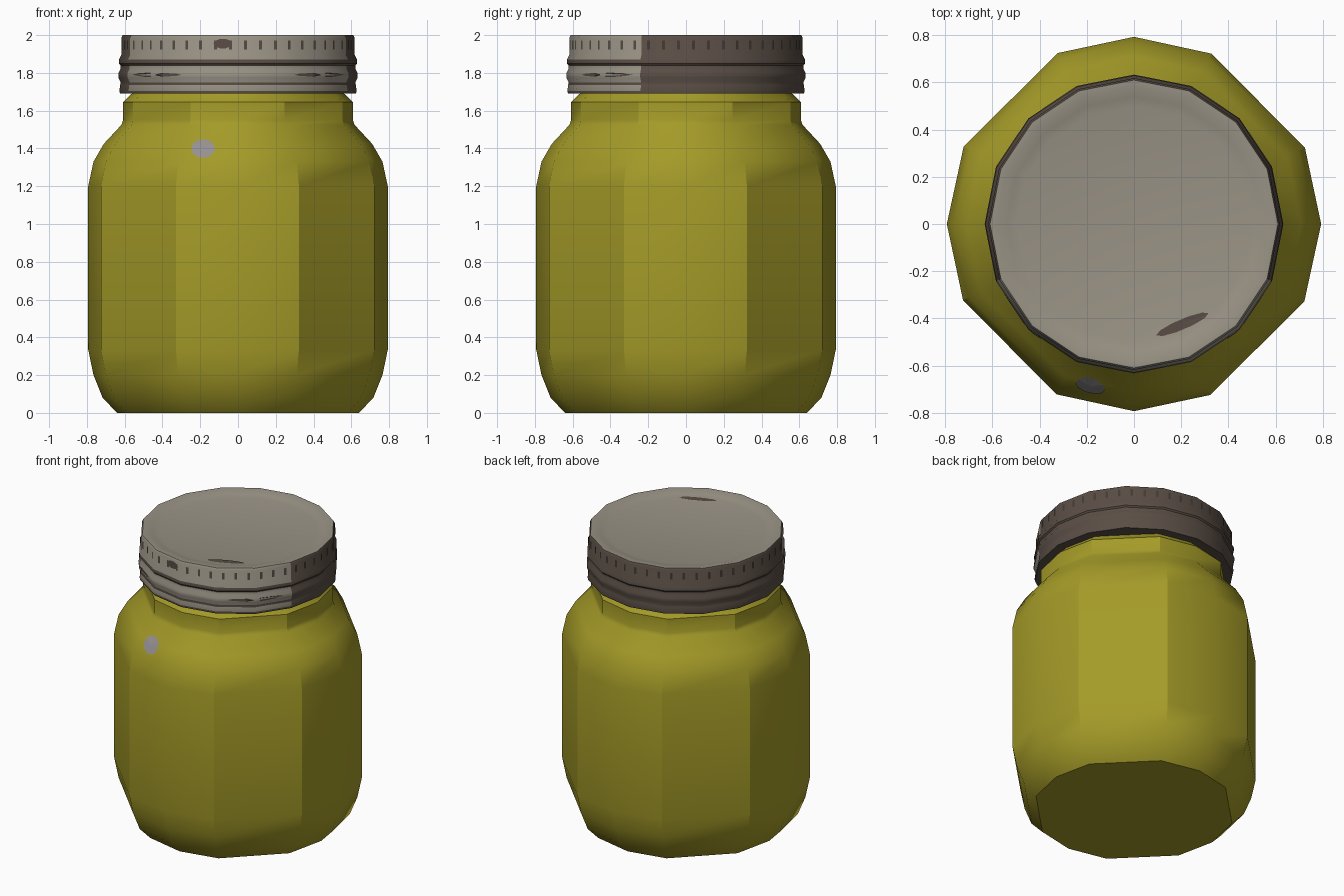
import bpy, math
from mathutils import Vector

if "Cube" in bpy.data.objects:
    bpy.data.objects.remove(bpy.data.objects["Cube"])


def material(name, rgb):
    m = bpy.data.materials.new(name)
    m.diffuse_color = (*rgb, 1)
    m.use_nodes = True
    m.node_tree.nodes["Principled BSDF"].inputs["Base Color"].default_value = m.diffuse_color
    return m


MUSTARD = material("mustard glass", (0.37, 0.325, 0.021))
TIN = material("pale tin", (0.32, 0.29, 0.235))
RUST = material("brown rust", (0.102, 0.076, 0.060))
DARK = material("dark rust", (0.055, 0.043, 0.035))
CHIP = material("grey chip", (0.30, 0.28, 0.29))


def make(name, verts, faces, mats):
    me = bpy.data.meshes.new(name)
    me.from_pydata(verts, [], faces)
    ob = bpy.data.objects.new(name, me)
    bpy.context.collection.objects.link(ob)
    for m in mats:
        me.materials.append(m)
    return ob


def lathe(name, profile, angles, mats):
    """Spin a (radius, z) profile round the given angles and cap both ends."""
    n = len(angles)
    verts = [(r * math.cos(a), r * math.sin(a), z) for r, z in profile for a in angles]
    faces = [(k * n + i, k * n + (i + 1) % n, (k + 1) * n + (i + 1) % n, (k + 1) * n + i)
             for k in range(len(profile) - 1) for i in range(n)]
    faces.append(tuple(reversed(range(n))))
    faces.append(tuple(range((len(profile) - 1) * n, len(profile) * n)))
    return make(name, verts, faces, mats)


def smooth(ob, degrees):
    bpy.ops.object.select_all(action='DESELECT')
    ob.select_set(True)
    bpy.context.view_layer.objects.active = ob
    bpy.ops.object.shade_smooth_by_angle(angle=math.radians(degrees))


def decal(target, starts, direction):
    """Project an outline onto a part; return points floating just above it."""
    d = Vector(direction)
    pts = []
    for s in starts:
        hit, loc, normal, _ = target.ray_cast(Vector(s), d)
        if hit:
            pts.append(loc - d * 0.004)
    return pts


def blob(cx, cy, rx, ry, tilt=0, n=10):
    out = []
    for i in range(n):
        a = 2 * math.pi * i / n
        u, v = rx * math.cos(a), ry * math.sin(a)
        out.append((cx + u * math.cos(tilt) - v * math.sin(tilt),
                    cy + u * math.sin(tilt) + v * math.cos(tilt)))
    return out


def fan(name, target, starts, centre, direction, mat):
    pts = decal(target, starts + [centre], direction)
    n = len(pts) - 1
    return make(name, pts, [(i, (i + 1) % n, n) for i in range(n)], [mat])


# Jar body: twelve uneven sides, rounded foot and shoulder, stepped neck
body_angles = [math.radians(q * 90 + a) for q in range(4) for a in (0, 24, 65.5)]
body = lathe("jar_body", [
    (0.64, 0), (0.717, 0.08), (0.765, 0.20), (0.793, 0.335), (0.793, 1.20),
    (0.765, 1.33), (0.71, 1.425), (0.617, 1.525), (0.608, 1.55), (0.608, 1.645),
    (0.56, 1.692), (0.55, 1.72)], body_angles, [MUSTARD])

# Lid: sixteen sides, ridged skirt, rolled rim and shallow dished top
lid_angles = [math.tau * i / 16 for i in range(16)]
lid_profile = [
    (0.54, 1.695), (0.625, 1.69), (0.628, 1.705), (0.624, 1.735), (0.622, 1.75),
    (0.633, 1.775), (0.633, 1.80), (0.622, 1.82), (0.622, 1.84), (0.63, 1.85),
    (0.63, 1.872), (0.618, 1.895), (0.618, 1.985), (0.61, 2.0),
    (0.585, 2.0), (0.54, 1.988), (0.50, 1.98)]
lid = lathe("lid", lid_profile, lid_angles, [TIN, RUST])
rust_bands = [(1.68, 1.705), (1.735, 1.75), (1.84, 1.872)]
for p in lid.data.polygons:
    c = p.center
    if c.z > 1.988 and p.normal.z > 0.9 or p.normal.z > 0.5 and c.z > 1.975:
        p.material_index = 0
    elif c.y > -0.25 or p.normal.z < -0.9:
        p.material_index = 1
    else:
        p.material_index = int(any(a < c.z < b for a, b in rust_bands))

bpy.context.view_layer.update()

# Small upright notches round the top of the lid skirt
groups = {"front_notches": (RUST, []), "back_notches": (DARK, [])}
for i in range(48):
    a = math.tau * (i + 0.5) / 48
    key = "front_notches" if math.sin(a) < -0.39 else "back_notches"
    d = Vector((-math.cos(a), -math.sin(a), 0))
    side = Vector((d.y, -d.x, 0)) * 0.008
    starts = [-d + s * side + Vector((0, 0, z))
              for s, z in ((-1, 1.925), (1, 1.925), (1, 1.972), (-1, 1.972))]
    groups[key][1].extend(decal(lid, starts, d))
for name, (mat, pts) in groups.items():
    make(name, pts, [(k, k + 3, k + 2, k + 1) for k in range(0, len(pts), 4)], [mat])

# Rust patches on the lid and a chip on the shoulder
FRONT = (0, 1, 0)
fan("lid_front_rust", lid, [(x, -2, z) for x, z in blob(-0.08, 1.955, 0.05, 0.026)],
    (-0.08, -2, 1.955), FRONT, RUST)
for s in (-1, 1):
    fan("lid_streak", lid, [(x, -2, z) for x, z in blob(s * 0.43, 1.79, 0.13, 0.010)],
        (s * 0.43, -2, 1.79), FRONT, RUST)
fan("lid_top_rust", lid, [(x, y, 3) for x, y in blob(0.205, -0.425, 0.12, 0.022, 0.4)],
    (0.205, -0.425, 3), (0, 0, -1), RUST)
fan("shoulder_chip", body, [(x, -2, z) for x, z in blob(-0.185, 1.40, 0.063, 0.05)],
    (-0.185, -2, 1.40), FRONT, CHIP)

smooth(body, 31)
smooth(lid, 35)
